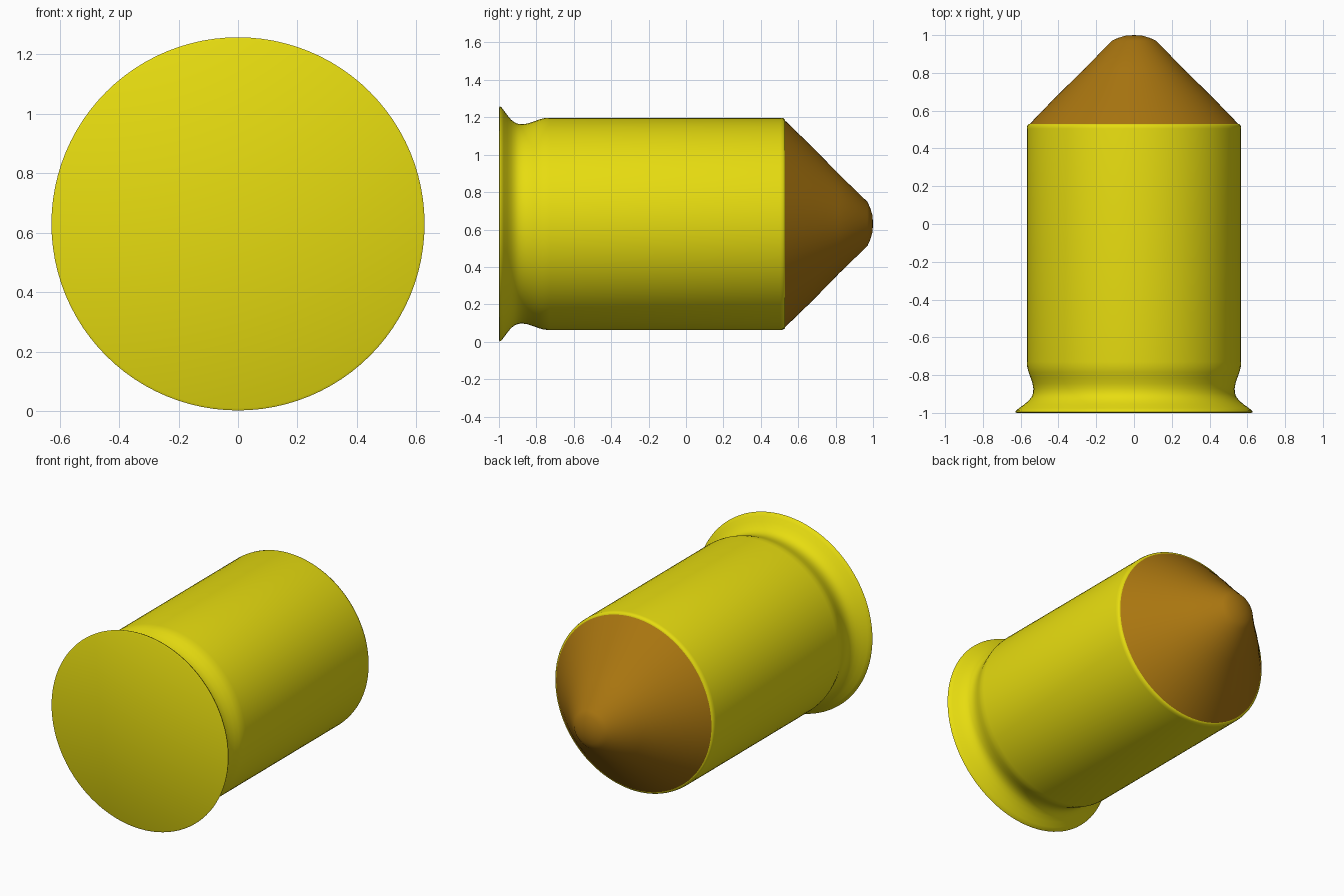
import bpy, bmesh, math

if "Cube" in bpy.data.objects:
    bpy.data.objects.remove(bpy.data.objects["Cube"])

AXIS_Z = 0.63
SEGMENTS = 96


def material(name, rgb):
    m = bpy.data.materials.new(name)
    m.diffuse_color = (*rgb, 1.0)
    m.use_nodes = True
    m.node_tree.nodes["Principled BSDF"].inputs["Base Color"].default_value = m.diffuse_color
    return m


def lathe(name, profile, mat, angle):
    """Revolve (y, radius) points about the long y axis; radius 0 closes an end."""
    bm = bmesh.new()
    rings = []
    for y, r in profile:
        if r == 0:
            rings.append([bm.verts.new((0, y, AXIS_Z))] * SEGMENTS)
        else:
            rings.append([bm.verts.new((r * math.sin(2 * math.pi * i / SEGMENTS), y,
                                        AXIS_Z + r * math.cos(2 * math.pi * i / SEGMENTS)))
                          for i in range(SEGMENTS)])
    for a, b in zip(rings, rings[1:]):
        for i in range(SEGMENTS):
            j = (i + 1) % SEGMENTS
            corners = list(dict.fromkeys((a[i], a[j], b[j], b[i])))
            bm.faces.new(corners)
    bmesh.ops.recalc_face_normals(bm, faces=bm.faces)
    # open-ended shells: make sure the normals point away from the axis
    bm.normal_update()
    f = max(bm.faces, key=lambda f: f.calc_area())
    c = f.calc_center_median()
    if f.normal.x * c.x + f.normal.z * (c.z - AXIS_Z) < 0:
        bmesh.ops.reverse_faces(bm, faces=bm.faces)
    me = bpy.data.meshes.new(name)
    bm.to_mesh(me)
    bm.free()
    ob = bpy.data.objects.new(name, me)
    bpy.context.collection.objects.link(ob)
    me.materials.append(mat)
    bpy.ops.object.select_all(action='DESELECT')
    ob.select_set(True)
    bpy.context.view_layer.objects.active = ob
    bpy.ops.object.shade_smooth_by_angle(angle=math.radians(angle))
    return ob


yellow = material("brass yellow", (0.80, 0.72, 0.005))
brown = material("copper brown", (0.40, 0.18, 0.005))

# casing: flat base, flared rim, groove, straight wall, rounded mouth
lathe("casing", [(-1.0, 0), (-1.0, 0.62), (-0.996, 0.628), (-0.988, 0.625),
                 (-0.975, 0.608), (-0.955, 0.581), (-0.935, 0.557), (-0.915, 0.542),
                 (-0.895, 0.534), (-0.87, 0.533), (-0.845, 0.537), (-0.815, 0.547),
                 (-0.785, 0.558), (-0.76, 0.565), (-0.73, 0.5675), (0.505, 0.5675),
                 (0.52, 0.565), (0.528, 0.559), (0.53, 0.552)], yellow, 50)

# tip: cone with a small blunt nose
lathe("tip", [(0.53, 0.552), (0.68, 0.407), (0.82, 0.263), (0.97, 0.118),
              (0.985, 0.085), (0.997, 0.045), (1.0, 0)], brown, 40)
